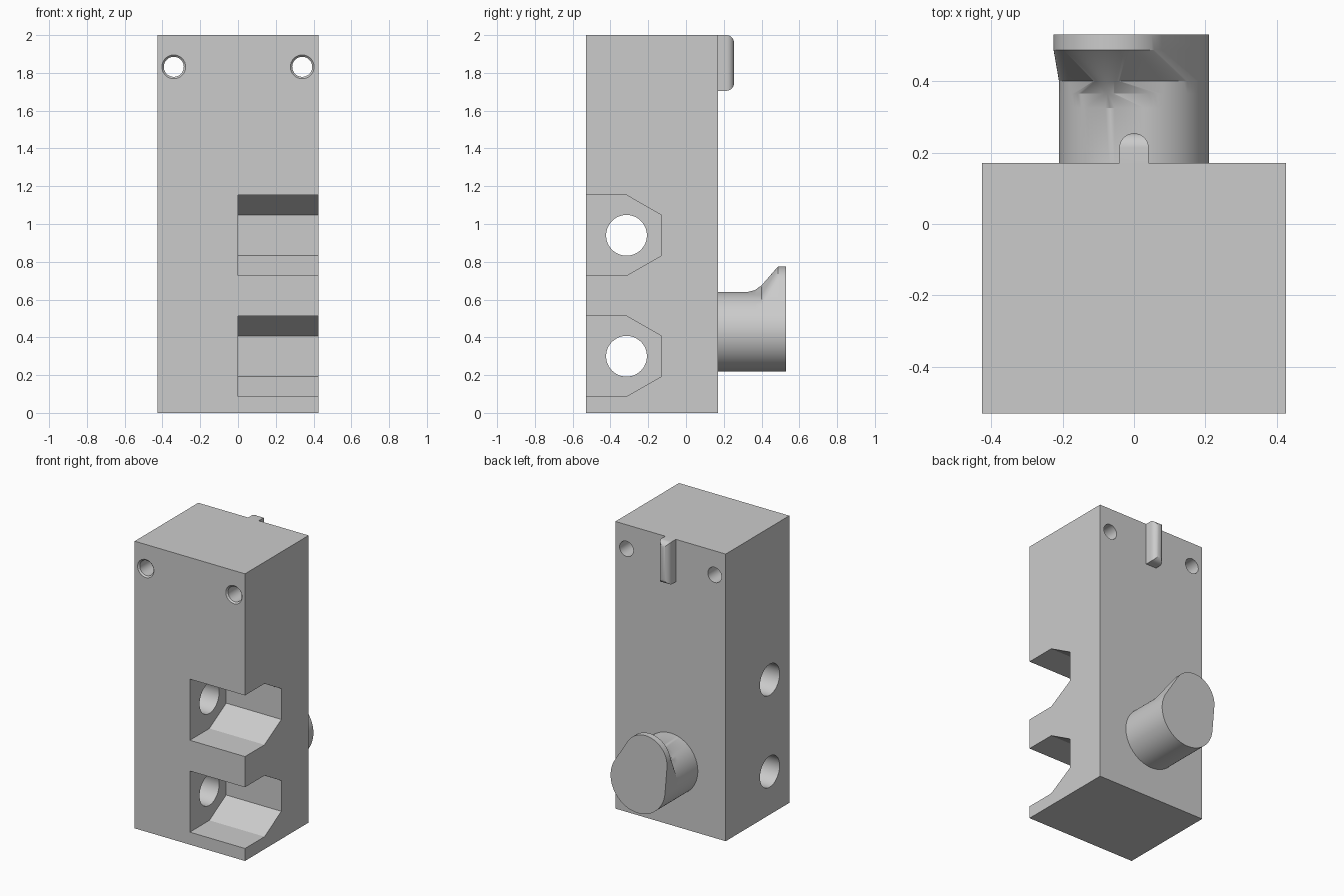
import bpy
import bmesh
from math import cos, sin, pi, hypot

cube = bpy.data.objects.get("Cube")
if cube:
    bpy.data.objects.remove(cube, do_unlink=True)

grey = bpy.data.materials.new("light grey")
grey.use_nodes = True
grey.diffuse_color = (0.6, 0.6, 0.6, 1)
grey.node_tree.nodes["Principled BSDF"].inputs["Base Color"].default_value = (0.6, 0.6, 0.6, 1)


def loft(name, rings):
    """Skin a list of matching rings of 3D points and cap both ends."""
    bm = bmesh.new()
    loops = [[bm.verts.new(p) for p in ring] for ring in rings]
    n = len(loops[0])
    for a, b in zip(loops, loops[1:]):
        for i in range(n):
            j = (i + 1) % n
            bm.faces.new((a[i], a[j], b[j], b[i]))
    bm.faces.new(loops[0])
    bm.faces.new(loops[-1])
    bmesh.ops.recalc_face_normals(bm, faces=bm.faces)
    mesh = bpy.data.meshes.new(name)
    bm.to_mesh(mesh)
    bm.free()
    mesh.materials.append(grey)
    obj = bpy.data.objects.new(name, mesh)
    bpy.context.collection.objects.link(obj)
    return obj


def prism(name, axis, profile, start, end):
    """Extrude a 2D profile along x (y,z profile), y (x,z) or z (x,y)."""
    place = {"x": lambda u, v, d: (d, u, v),
             "y": lambda u, v, d: (u, d, v),
             "z": lambda u, v, d: (u, v, d)}[axis]
    return loft(name, [[place(u, v, d) for u, v in profile] for d in (start, end)])


def arc(cu, cv, r, a0=0.0, a1=2 * pi, n=48, closed=True):
    steps = n if closed else n - 1
    return [(cu + r * cos(a0 + (a1 - a0) * i / steps),
             cv + r * sin(a0 + (a1 - a0) * i / steps)) for i in range(n)]


def boolean(target, tool, operation="DIFFERENCE"):
    tool.hide_render = True
    mod = target.modifiers.new("cut", "BOOLEAN")
    mod.operation, mod.solver, mod.object = operation, "EXACT", tool
    bpy.context.view_layer.objects.active = target
    bpy.ops.object.modifier_apply(modifier=mod.name)
    bpy.data.objects.remove(tool, do_unlink=True)


# Main block
HALF, FRONT, BACK = 0.425, -0.53, 0.17
body = prism("body", "z", [(-HALF, FRONT), (HALF, FRONT), (HALF, BACK), (-HALF, BACK)], 0, 2)

# Tapered side notches with a cross hole behind each
for z in (0.30, 0.94):
    half_profile = [(-0.6, -0.213), (-0.315, -0.213), (-0.13, -0.107)]
    profile = [(y, z + dz) for y, dz in half_profile]
    profile += [(y, z - dz) for y, dz in reversed(half_profile)]
    boolean(body, prism("notch_cutter", "x", profile, 0, 0.6))
    boolean(body, prism("cross_hole_cutter", "x", arc(-0.315, z, 0.108), -0.6, 0.1))

# Upper mounting holes with a front countersink
for x in (-0.34, 0.34):
    sections = [(-0.54, 0.073), (-0.52, 0.053), (0.3, 0.053)]
    rings = [[(u, y, v) for u, v in arc(x, 1.832, r, n=32)] for y, r in sections]
    boolean(body, loft("mounting_hole_cutter", rings))

# Rounded locating key at the top of the back
R = 0.041
plan = [(R, 0.15)] + arc(0, 0.213, R, 0, pi, 17, False) + [(-R, 0.15)]
key = prism("locating_key", "z", plan, 1.705, 2)
side = [(0.1, 1.705)] + arc(0.213, 1.705 + R, R, -pi / 2, 0, 10, False)
side += arc(0.213, 2 - R, R, 0, pi / 2, 10, False) + [(0.1, 2)]
boolean(key, prism("key_rounding", "x", side, -0.2, 0.2), "INTERSECT")

# Round peg with an offset flared lip: each section is the hull of two circles
PEG_Z, PEG_R, LIP_X, LIP_Z = 0.43, 0.21, -0.06, 0.61


def peg_section(y, lip_r, n=96):
    ring = []
    for i in range(n):
        c, s = cos(2 * pi * i / n), sin(2 * pi * i / n)
        on_lip = LIP_X * c + (LIP_Z - PEG_Z) * s + lip_r > PEG_R
        cx, cz, r = (LIP_X, LIP_Z, lip_r) if on_lip else (0, PEG_Z, PEG_R)
        ring.append((cx + r * c, y, cz + r * s))
    return ring


flare = [(0.15, 0.0), (0.325, 0.02), (0.365, 0.04), (0.4, 0.065), (0.487, 0.165), (0.53, 0.165)]
peg = loft("lipped_peg", [peg_section(y, r) for y, r in flare])

# Smooth the round surfaces, keep edges sharp
for obj in bpy.context.view_layer.objects:
    obj.select_set(obj in (body, key, peg))
bpy.context.view_layer.objects.active = body
bpy.ops.object.shade_smooth_by_angle(angle=pi / 7)
